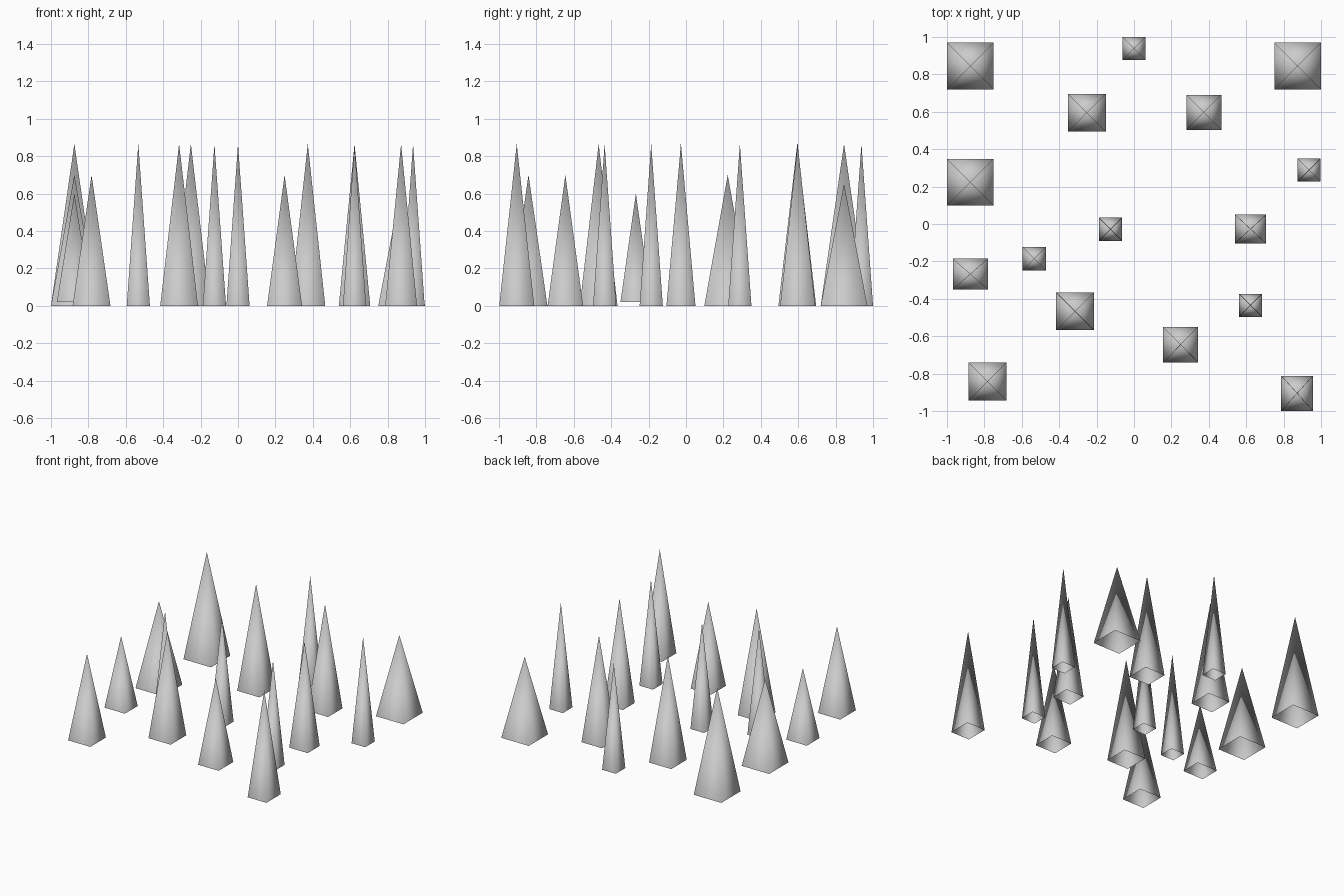
import bpy
import math

if "Cube" in bpy.data.objects:
    bpy.data.objects.remove(bpy.data.objects["Cube"])

TALL, MID = 0.866, 0.70


def spike(name, x, y, width, depth, top=TALL, base=0.0):
    """Four-sided smooth spike with an open underside."""
    bpy.ops.mesh.primitive_cone_add(
        vertices=4, radius1=math.sqrt(0.5), radius2=0, depth=1,
        end_fill_type='NOTHING', rotation=(0, 0, math.pi / 4))
    ob = bpy.context.object
    ob.name = name
    bpy.ops.object.transform_apply(location=False, rotation=True, scale=False)
    ob.scale = (width, depth, top - base)
    ob.location = (x, y, (top + base) / 2)
    bpy.ops.object.transform_apply(location=False, rotation=False, scale=True)
    bpy.ops.object.shade_smooth()
    return ob


# Broad spikes along the back and left edge
for x, y, top in [(-0.875, 0.845, TALL), (0.875, 0.845, 0.652), (-0.875, 0.223, MID)]:
    spike("broad_spike", x, y, 0.25, 0.25, top)

# Slender spikes
for x, y in [(0, 0.938), (0.936, 0.288), (-0.126, -0.028),
             (-0.533, -0.186), (0.623, -0.435)]:
    spike("slender_spike", x, y, 0.124, 0.124)

# Medium spikes
for x, y, top in [(-0.252, 0.595, TALL), (-0.315, -0.467, TALL), (-0.783, -0.842, MID)]:
    spike("medium_spike", x, y, 0.202, 0.202, top)

# Odd-sized spikes
for x, y, w, d, top, base in [
        (0.373, 0.597, 0.187, 0.187, TALL, 0),
        (0.623, -0.027, 0.168, 0.155, TALL, 0),
        (-0.875, -0.268, 0.187, 0.165, 0.60, 0.02),
        (0.249, -0.645, 0.187, 0.19, MID, 0),
        (0.872, -0.905, 0.17, 0.187, TALL, 0)]:
    spike("odd_spike", x, y, w, d, top, base)
